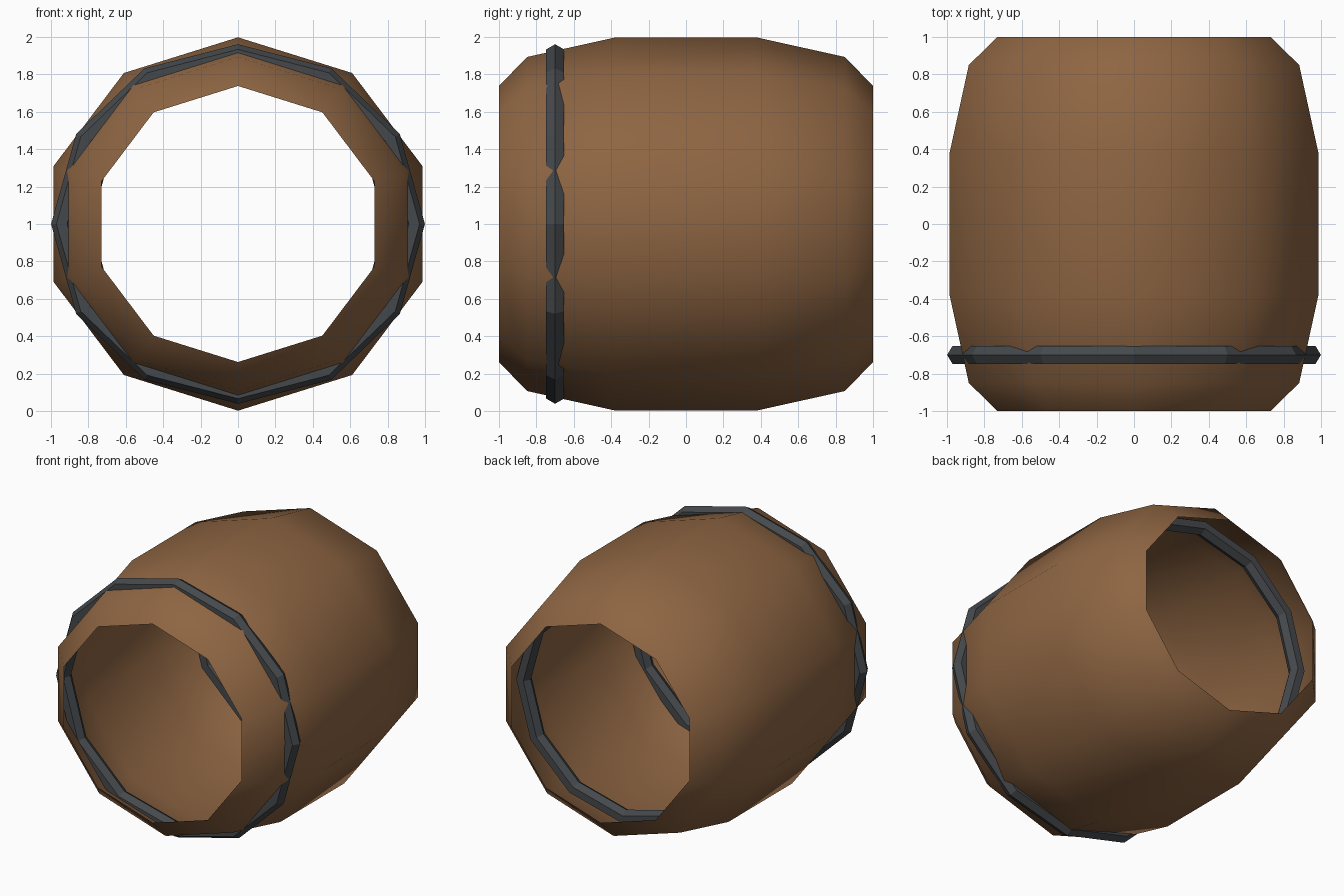
import bpy, bmesh
from math import sin, cos, pi

if "Cube" in bpy.data.objects:
    bpy.data.objects.remove(bpy.data.objects["Cube"])

X_STRETCH = 1.04   # the barrel is slightly wider than tall
AXIS_Z = 1.0


def material(name, rgb):
    mat = bpy.data.materials.new(name)
    mat.diffuse_color = (*rgb, 1)
    mat.use_nodes = True
    mat.node_tree.nodes["Principled BSDF"].inputs["Base Color"].default_value = mat.diffuse_color
    return mat


def ring(bm, radius, y, sides):
    """Closed ring of vertices around the y axis, one vertex at the top."""
    return [bm.verts.new((X_STRETCH * radius * sin(2 * pi * i / sides), y,
                          AXIS_Z + radius * cos(2 * pi * i / sides)))
            for i in range(sides)]


def lathe(name, profile, sides, mat, closed=False, smooth=False):
    """Skin rings described by (y, radius) pairs, outward facing."""
    bm = bmesh.new()
    rings = [ring(bm, r, y, sides) for y, r in profile]
    pairs = list(zip(rings, rings[1:]))
    if closed:
        pairs.append((rings[-1], rings[0]))
    for a, b in pairs:
        for i in range(sides):
            j = (i + 1) % sides
            bm.faces.new((a[i], b[i], b[j], a[j])).smooth = smooth
    mesh = bpy.data.meshes.new(name)
    bm.to_mesh(mesh)
    bm.free()
    mesh.materials.append(mat)
    obj = bpy.data.objects.new(name, mesh)
    bpy.context.collection.objects.link(obj)
    return obj


wood = material("wood", (0.27, 0.13, 0.055))
iron = material("iron", (0.06, 0.066, 0.072))

# Open-ended ten-sided barrel shell
half = [(0.375, 0.998), (0.85, 0.893), (1.0, 0.738)]
lathe("barrel_shell", [(-y, r) for y, r in reversed(half)] + half, 10, wood, smooth=True)

# Twelve-sided hoops with a hexagonal section; the back one sits inside the shell
TUBE = 0.055
for name, y, major in (("front_hoop", -0.70, 0.906), ("back_hoop", 0.70, 0.81)):
    section = [(y - TUBE * sin(k * pi / 3), major + TUBE * cos(k * pi / 3))
               for k in range(6)]
    lathe(name, section[::-1], 12, iron, closed=True)
